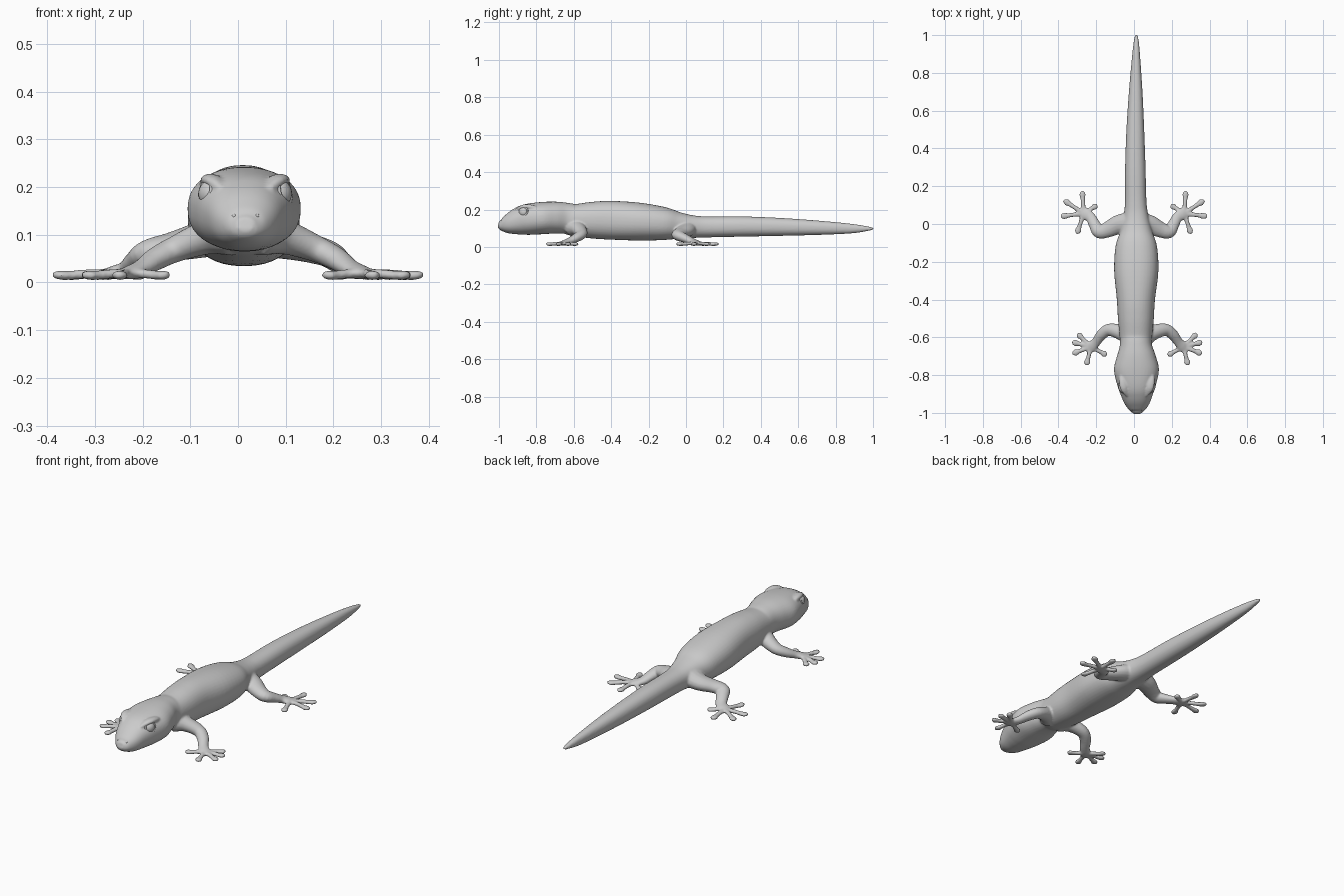
import bpy, bmesh, math
from mathutils import Vector

if "Cube" in bpy.data.objects:
    bpy.data.objects.remove(bpy.data.objects["Cube"])

skin = bmesh.new()


def spline(pts, steps):
    """Catmull-Rom through points of (x, y, z, half width, half height)."""
    p = [Vector(q) for q in pts]
    p = [p[0] * 2 - p[1]] + p + [p[-1] * 2 - p[-2]]
    out = []
    for i in range(1, len(p) - 2):
        a, b, c, d = p[i - 1:i + 3]
        for s in range(steps):
            t = s / steps
            out.append(0.5 * (b * 2 + (c - a) * t + (a * 2 - b * 5 + c * 4 - d) * t * t
                              + (b * 3 - a - c * 3 + d) * t ** 3))
    return out + [p[-2]]


def loft(pts, steps=5, sides=16, power=2.0):
    """Closed tube with superellipse sections, added to the skin."""
    path = spline(pts, steps)
    rings = []
    for i, q in enumerate(path):
        pos = Vector(q[:3])
        t = Vector(path[min(i + 1, len(path) - 1)][:3]) - Vector(path[max(i - 1, 0)][:3])
        side = t.cross(Vector((0, 0, 1))).normalized()
        up = side.cross(t).normalized()
        ring = []
        for k in range(sides):
            a = 2 * math.pi * k / sides
            c, s = math.cos(a), math.sin(a)
            u = math.copysign(abs(c) ** (2 / power), c) * max(q[3], 0.003)
            v = math.copysign(abs(s) ** (2 / power), s) * max(q[4], 0.003)
            ring.append(skin.verts.new(pos + side * u + up * v))
        rings.append(ring)
    for r, n in zip(rings, rings[1:]):
        for k in range(sides):
            j = (k + 1) % sides
            skin.faces.new((r[k], r[j], n[j], n[k]))
    skin.faces.new(rings[0][::-1])
    skin.faces.new(rings[-1])


def both_sides(pts, mid, **kw):
    for s in (1, -1):
        loft([(mid + s * (p[0] - mid),) + tuple(p[1:]) for p in pts], **kw)


# Head, trunk and tail: y, centre x, half width, bottom z, top z
sections = [
    (-1.003, .016, .018, .108, .138), (-.985, .016, .042, .086, .152),
    (-.95, .016, .066, .070, .176), (-.90, .015, .086, .064, .208),
    (-.85, .014, .103, .064, .229), (-.77, .013, .119, .068, .240),
    (-.70, .012, .103, .072, .242), (-.64, .010, .085, .070, .236),
    (-.59, .010, .087, .056, .230), (-.50, .010, .095, .045, .241),
    (-.40, .010, .101, .039, .246), (-.25, .012, .117, .034, .236),
    (-.12, .012, .110, .036, .213), (-.04, .012, .085, .042, .186),
    (.04, .011, .066, .048, .168), (.12, .009, .057, .051, .163),
    (.30, .007, .054, .055, .163), (.50, .007, .047, .059, .155),
    (.70, .009, .036, .064, .141), (.88, .011, .022, .072, .124),
    (.97, .012, .013, .085, .110), (1.003, .012, .006, .092, .102)]
loft([(cx, y, (b + t) / 2, w, (t - b) / 2) for y, cx, w, b, t in sections],
     sides=40, power=2.25)

# Brow ridges over the eyes
both_sides([(.065, -.91, .195, .008, .008), (.083, -.87, .214, .020, .012),
            (.092, -.82, .212, .018, .012), (.092, -.77, .195, .006, .006)], .015)

# Front legs, then hind legs
FRONT_MID, HIND_MID = .017, 0
both_sides([(.05, -.60, .105, .055, .050), (.10, -.575, .095, .042, .037),
            (.165, -.560, .070, .033, .028), (.205, -.585, .050, .029, .024),
            (.235, -.625, .030, .025, .018), (.262, -.652, .020, .030, .014),
            (.285, -.668, .016, .018, .008)], FRONT_MID)
both_sides([(.03, .00, .105, .065, .050), (.085, -.005, .088, .052, .038),
            (.14, -.030, .074, .042, .031), (.185, -.040, .062, .036, .029),
            (.208, -.005, .046, .031, .024), (.230, .035, .028, .028, .018),
            (.262, .056, .020, .033, .014), (.285, .066, .016, .020, .008)], HIND_MID)

# Toes with widened pads, spread from each palm
feet = [
    (FRONT_MID, (.262, -.650), [(.333, -.580), (.362, -.625), (.360, -.687),
                                (.286, -.748), (.178, -.695)]),
    (HIND_MID, (.266, .056), [(.195, .100), (.274, .175), (.372, .126),
                              (.389, .040), (.302, -.052)])]
for mid, palm, tips in feet:
    c = Vector(palm)
    for tip in tips:
        d = Vector(tip) - c
        prof = [(0, .018, .017, .011), (.4, .018, .012, .010), (.68, .015, .013, .010),
                (.85, .015, .018, .010), (1, .017, .008, .007)]
        both_sides([(c.x + d.x * f, c.y + d.y * f, z, w, h) for f, z, w, h in prof],
                   mid, steps=3, sides=10)

# Fuse everything into one smooth skin
bmesh.ops.recalc_face_normals(skin, faces=skin.faces)
mesh = bpy.data.meshes.new("lizard_skin")
skin.to_mesh(mesh)
skin.free()
body = bpy.data.objects.new("lizard_skin", mesh)
bpy.context.collection.objects.link(body)
rm = body.modifiers.new("fuse", 'REMESH')
rm.mode = 'VOXEL'
rm.voxel_size = .005
rm.use_smooth_shade = True
sm = body.modifiers.new("soften", 'SMOOTH')
sm.factor = .5
sm.iterations = 5

# Eyes with rims, and nostrils
for s, label in ((1, "right"), (-1, "left")):
    x = .015 + s * .075
    out = Vector((s * .88, -.42, .22))
    rot = out.to_track_quat('Z', 'Y').to_euler()
    bpy.ops.mesh.primitive_uv_sphere_add(segments=24, ring_count=14, radius=.027,
                                         location=(x, -.868, .188), rotation=rot)
    eye = bpy.context.object
    eye.name = label + "_eye"
    eye.scale = (1, 1, .8)
    bpy.ops.object.shade_smooth()
    bpy.ops.mesh.primitive_torus_add(major_radius=.026, minor_radius=.005,
                                     major_segments=28, minor_segments=8,
                                     location=Vector((x, -.868, .188)) + out * .008,
                                     rotation=rot)
    bpy.context.object.name = label + "_eyelid"
    bpy.ops.object.shade_smooth()
    bpy.ops.mesh.primitive_uv_sphere_add(segments=10, ring_count=6, radius=.005,
                                         location=(.016 + s * .024, -.985, .139))
    bpy.context.object.name = label + "_nostril"
    bpy.ops.object.shade_smooth()
